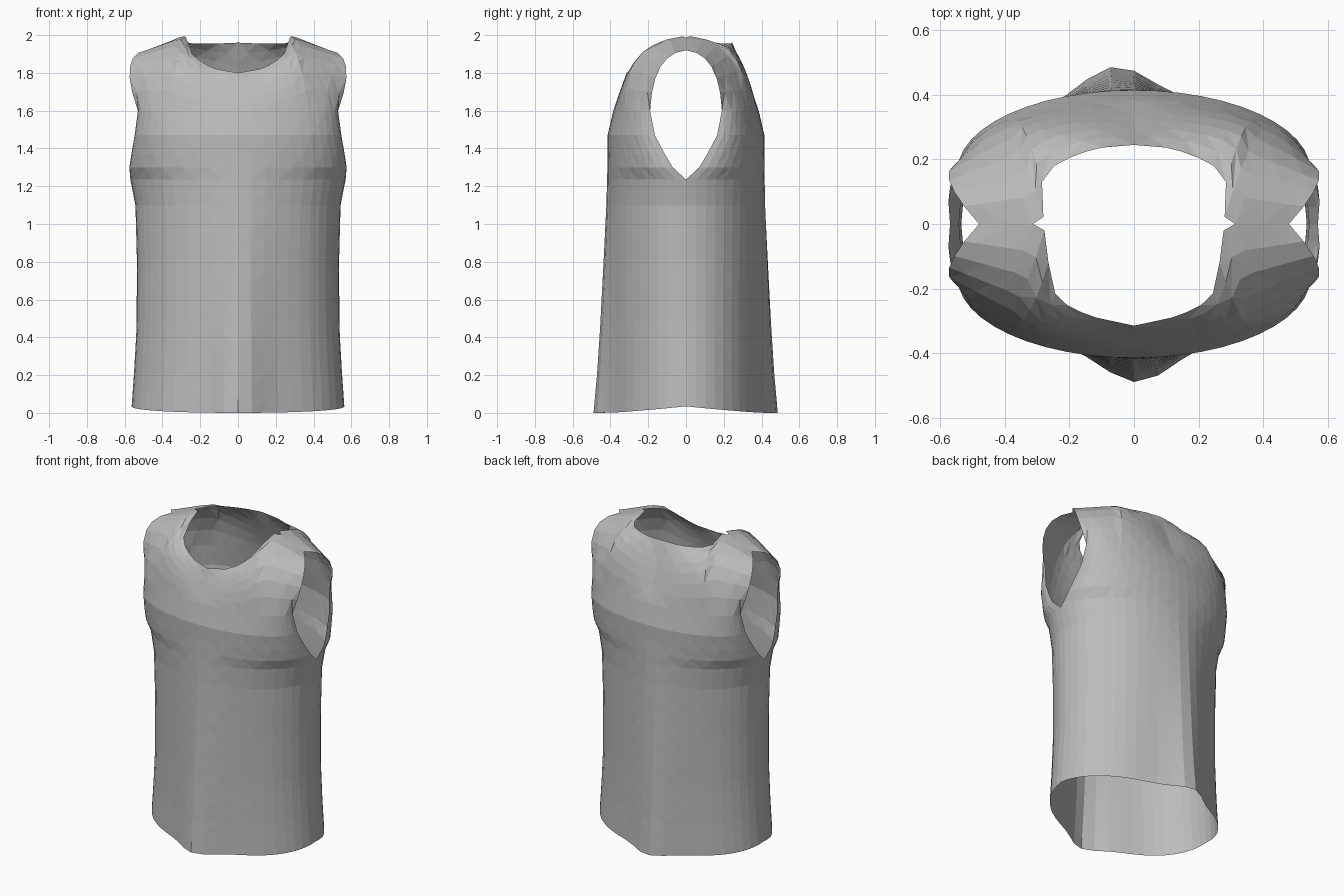
import bpy, bmesh
from math import sin, cos, pi, exp
from mathutils import Vector

cube = bpy.data.objects.get("Cube")
if cube:
    bpy.data.objects.remove(cube, do_unlink=True)

# height, half width, armhole half gap, depth at the middle
BODY = [(0, .563, 0, .40), (.2, .55, 0, .395), (.45, .537, 0, .395),
        (.8, .535, 0, .40), (1.1, .543, 0, .405), (1.235, .57, 0, .41),
        (1.3, .575, .07, .413), (1.4, .56, .13, .415), (1.47, .547, .165, .415),
        (1.6, .53, .19, .385)]
# position along the top edge, then the point on neckline or shoulder seam
NECK_FRONT = [(0, 0, .315, 1.80), (.2, .14, .285, 1.825), (.4, .24, .235, 1.89),
              (.5, .265, .12, 1.96), (.6, .28, 0, 2.0), (1, .48, 0, 1.92)]
NECK_BACK = [(0, 0, .245, 1.96), (.2, .12, .235, 1.955), (.4, .24, .19, 1.955),
             (.5, .285, .13, 1.965), (.6, .28, 0, 2.0), (1, .48, 0, 1.92)]
COLS, YOKE_ROWS = 24, 6


def sample(table, t):
    """Linear lookup in a table keyed by its first column."""
    for a, b in zip(table, table[1:]):
        if t <= b[0]:
            f = (t - a[0]) / (b[0] - a[0])
            return Vector([p + (q - p) * f for p, q in zip(a[1:], b[1:])])
    return Vector(table[-1][1:])


def body_point(u, z, side):
    width, gap, depth = sample(BODY, z)
    x = width * sin(u * pi / 2)
    y = gap + (depth - gap) * cos(u * pi / 2)
    # soft fold flaring out toward the hem
    middle = .01 if side < 0 else -.06
    y += .09 * max(0, 1 - z / 1.35) * exp(-((x - middle) / .14) ** 2)
    lift = .035 * u * u * max(0, 1 - z / .4)
    return Vector((x, side * y, z + lift))


def yoke_point(u, t, side):
    start = body_point(u, BODY[-1][0], side)
    end = sample(NECK_FRONT if side < 0 else NECK_BACK, abs(u))
    end = Vector((end.x * (1 if u > 0 else -1), side * end.y, end.z))
    # curve over the shoulder, straighter toward the neckline
    f = min(1, abs(u) / .5)
    ctrl = start.lerp(end, .5)
    ctrl.y += (start.y - ctrl.y) * .85 * f
    ctrl.z += (end.z - ctrl.z) * .9 * f
    ctrl.x += .135 * u ** 5
    return start * (1 - t) ** 2 + ctrl * 2 * t * (1 - t) + end * t * t


heights = [1.235 * i / 18 for i in range(19)] + [1.3, 1.37, 1.47, 1.53, 1.6]
bm = bmesh.new()

# front and back panels
for side in (-1, 1):
    us = [2 * i / COLS - 1 for i in range(COLS + 1)]
    rows = [[bm.verts.new(body_point(u, z, side)) for u in us] for z in heights]
    rows += [[bm.verts.new(yoke_point(u, (k + 1) / YOKE_ROWS, side)) for u in us]
             for k in range(YOKE_ROWS)]
    for j, (low, high) in enumerate(zip(rows, rows[1:])):
        for i in range(COLS):
            a, b, c, d = low[i], low[i + 1], high[i + 1], high[i]
            tris = ((a, b, c), (a, c, d)) if (i + j) % 2 else ((a, b, d), (b, c, d))
            for tri in tris:
                bm.faces.new(tri if side < 0 else tri[::-1])

# sew the side seams and shoulder seams
bmesh.ops.remove_doubles(bm, verts=bm.verts, dist=.0005)

mesh = bpy.data.meshes.new("sleeveless_top")
bm.to_mesh(mesh)
bm.free()
top = bpy.data.objects.new("sleeveless_top", mesh)
bpy.context.collection.objects.link(top)

# plain grey cloth
cloth = bpy.data.materials.new("grey_cloth")
cloth.use_nodes = True
grey = (.5, .5, .5, 1)
cloth.diffuse_color = grey
cloth.node_tree.nodes["Principled BSDF"].inputs["Base Color"].default_value = grey
mesh.materials.append(cloth)
